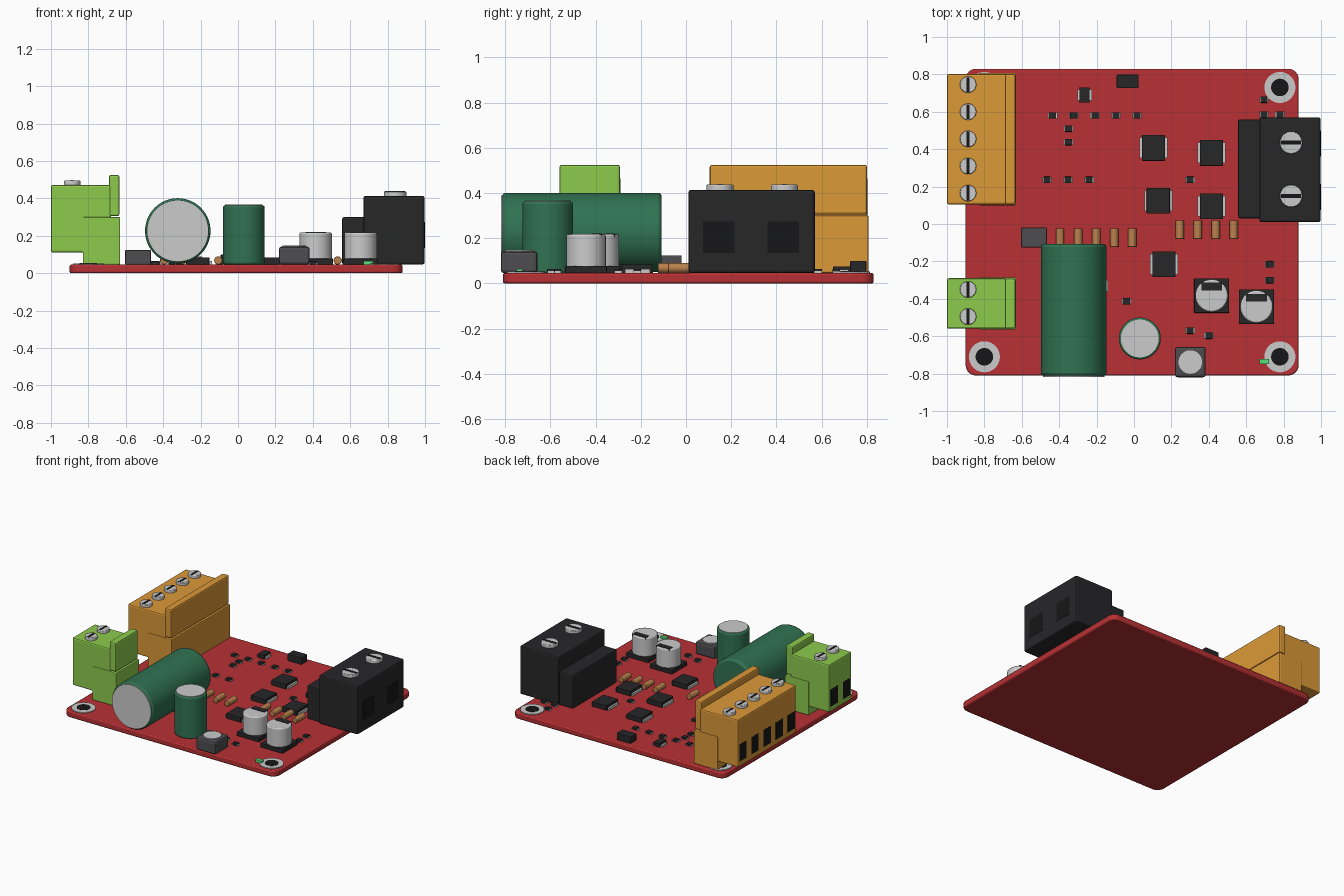
import bpy, bmesh, math
from mathutils import Matrix

if "Cube" in bpy.data.objects:
    bpy.data.objects.remove(bpy.data.objects["Cube"])

T = 0.046  # top of the board


def mat(name, r, g, b):
    m = bpy.data.materials.new(name)
    m.diffuse_color = (r, g, b, 1)
    m.use_nodes = True
    m.node_tree.nodes["Principled BSDF"].inputs["Base Color"].default_value = m.diffuse_color
    return m


RED = mat("red", 0.48, 0.03, 0.034)
BLACK = mat("black", 0.02, 0.02, 0.022)
DARK = mat("dark", 0.008, 0.008, 0.009)
GREY = mat("dark_grey", 0.075, 0.075, 0.08)
METAL = mat("metal", 0.55, 0.55, 0.57)
ORANGE = mat("orange", 0.72, 0.32, 0.04)
LIME = mat("lime", 0.27, 0.6, 0.075)
GREEN = mat("green", 0.03, 0.17, 0.085)
COPPER = mat("copper", 0.5, 0.22, 0.075)
LED = mat("led_green", 0.1, 0.75, 0.2)


def finish(name, bm, m, bevel=0, seg=2, smooth=False):
    me = bpy.data.meshes.new(name)
    bm.to_mesh(me)
    bm.free()
    ob = bpy.data.objects.new(name, me)
    bpy.context.collection.objects.link(ob)
    me.materials.append(m)
    if bevel:
        b = ob.modifiers.new("bevel", 'BEVEL')
        b.width, b.segments, b.limit_method = bevel, seg, 'ANGLE'
        b.angle_limit = math.radians(40)
    if smooth:
        bpy.context.view_layer.objects.active = ob
        ob.select_set(True)
        bpy.ops.object.shade_smooth_by_angle(angle=math.radians(35))
        ob.select_set(False)
    return ob


def box(name, x0, x1, y0, y1, z0, z1, m, bevel=0):
    bm = bmesh.new()
    bmesh.ops.create_cube(bm, size=1, matrix=Matrix.Translation(
        ((x0 + x1) / 2, (y0 + y1) / 2, (z0 + z1) / 2)) @ Matrix.Diagonal((x1 - x0, y1 - y0, z1 - z0, 1)))
    return finish(name, bm, m, bevel)


def cbox(name, x, y, w, d, z0, z1, m, bevel=0):
    return box(name, x - w / 2, x + w / 2, y - d / 2, y + d / 2, z0, z1, m, bevel)


def cyl(name, x, y, z, r, length, m, axis='Z', bevel=0, n=40):
    """Cylinder centred on x, y, z."""
    bm = bmesh.new()
    rot = Matrix.Rotation(math.pi / 2, 4, 'X') if axis == 'Y' else Matrix()
    bmesh.ops.create_cone(bm, cap_ends=True, segments=n, radius1=r, radius2=r, depth=length,
                          matrix=Matrix.Translation((x, y, z)) @ rot)
    return finish(name, bm, m, bevel, smooth=True)


def post(name, x, y, r, z0, z1, m, bevel=0, n=40):
    return cyl(name, x, y, (z0 + z1) / 2, r, z1 - z0, m, 'Z', bevel, n)


# Board with rounded corners
bm = bmesh.new()
bmesh.ops.create_cube(bm, size=1, matrix=Matrix.Translation((-0.01, 0.01, T / 2)) @ Matrix.Diagonal((1.78, 1.64, T, 1)))
upright = [e for e in bm.edges if abs(e.verts[0].co.z - e.verts[1].co.z) > 0.01]
bmesh.ops.bevel(bm, geom=upright, offset=0.055, segments=6, profile=0.5, affect='EDGES')
finish("board", bm, RED, 0.008, smooth=True)

# Mounting pads: metal ring around a dark disc
for x, y in [(-0.8, -0.71), (0.78, -0.71), (0.78, 0.73), (-0.8, 0.73)]:
    post("mount_ring", x, y, 0.083, T - 0.01, T + 0.006, METAL)
    post("mount_hole", x, y, 0.047, T - 0.01, T + 0.008, DARK, n=32)


def screw(x, y, z, r, along_x):
    post("terminal_screw", x, y, r, z - 0.02, z + 0.02, METAL, 0.004, 28)
    w, d = (r * 1.8, r * 0.35) if along_x else (r * 0.35, r * 1.8)
    cbox("screw_slot", x, y, w, d, z + 0.01, z + 0.022, DARK)


# Pluggable terminals on the left edge
def plug_terminal(name, y0, y1, ys, m):
    box(name + "_socket", -0.83, -0.63, y0 - 0.005, y1 + 0.005, T, 0.30, m, 0.006)
    box(name + "_plug", -1.0, -0.68, y0, y1, 0.11, 0.472, m, 0.01)
    box(name + "_fin", -0.69, -0.634, y0, y1 - 0.002, 0.305, 0.525, m, 0.01)
    for y in ys:
        screw(-0.887, y, 0.475, 0.044, False)
        cbox("wire_opening", -0.99, y, 0.022, 0.085, 0.15, 0.28, DARK)


plug_terminal("orange_terminal", 0.105, 0.803, [0.165 + 0.145 * i for i in range(5)], ORANGE)
plug_terminal("lime_terminal", -0.56, -0.29, [-0.495, -0.35], LIME)

# Black power terminal on the right edge
box("power_terminal_body", 0.67, 0.998, 0.01, 0.57, T, 0.414, BLACK, 0.012)
box("power_terminal_step", 0.557, 0.70, 0.03, 0.56, T, 0.30, BLACK, 0.01)
for y in (0.15, 0.435):
    screw(0.84, y, 0.417, 0.06, True)
    cbox("power_wire_opening", 0.99, y - 0.005, 0.02, 0.14, 0.135, 0.275, DARK)

# Lying and standing capacitors
cyl("large_capacitor", -0.322, -0.46, 0.226, 0.175, 0.705, GREEN, 'Y', 0.015, 56)
cyl("large_capacitor_end", -0.322, -0.806, 0.226, 0.164, 0.025, METAL, 'Y', 0, 56)
post("standing_capacitor", 0.031, -0.612, 0.112, T, 0.362, GREEN, 0.01, 48)
post("standing_capacitor_top", 0.031, -0.612, 0.101, 0.34, 0.366, METAL, 0, 48)

# Surface-mount can capacitors
for x, y in [(0.415, -0.383), (0.655, -0.442)]:
    cbox("can_base", x, y, 0.188, 0.185, T, 0.078, BLACK, 0.004)
    post("can_capacitor", x, y, 0.087, 0.07, 0.218, METAL, 0.008)
    cbox("can_stripe", x, y + 0.048, 0.11, 0.042, 0.205, 0.221, BLACK)

# Push button, small grey part, indicator
cbox("button_body", 0.301, -0.738, 0.165, 0.163, T, 0.142, GREY, 0.014)
post("button_cap", 0.301, -0.738, 0.063, 0.13, 0.149, METAL)
cbox("grey_block", -0.535, -0.072, 0.138, 0.106, T, 0.124, GREY, 0.005)
cbox("indicator", 0.696, -0.736, 0.052, 0.026, T, 0.065, LED)
cbox("crystal_block", -0.034, 0.762, 0.118, 0.072, T, 0.1, BLACK, 0.005)

# Lying resistors
for x0, step, n, y in [(-0.395, 0.0965, 5, -0.073), (0.245, 0.096, 4, -0.03)]:
    for i in range(n):
        cyl("resistor", x0 + step * i, y, T + 0.022, 0.022, 0.1, COPPER, 'Y', 0.003, 20)


# Chips with a metal contact strip on both sides
def chip(name, x, y, w, d, h, strip, along):
    cbox(name, x, y, w - strip, d, T, T + h, BLACK, 0.003)
    for s in (-1, 1):
        cbox(name + "_contact", x + s * (w - strip) / 2, y, strip, along, T, T + h * 0.5, METAL)


for x, y in [(0.104, 0.407), (0.414, 0.38), (0.13, 0.124), (0.414, 0.095), (0.16, -0.215), (-0.215, -0.33)]:
    chip("chip", x, y, 0.15, 0.138, 0.038, 0.026, 0.11 if x > -0.2 else 0.06)
chip("small_chip", -0.264, 0.69, 0.078, 0.08, 0.03, 0.024, 0.058)

# Tiny surface-mount parts
tiny = [(-0.435 + 0.1128 * i, 0.58) for i in range(5)] + [(-0.465 + 0.1125 * i, 0.236) for i in range(3)]
tiny += [(-0.35, 0.51), (-0.35, 0.438), (0.3, 0.236), (-0.04, -0.413), (0.3, -0.57), (0.4, -0.597),
         (0.726, -0.216), (0.726, -0.3), (0.695, 0.665), (0.695, 0.585), (0.78, 0.585)]
for x, y in tiny:
    chip("tiny_part", x, y, 0.05, 0.034, 0.018, 0.012, 0.032)
